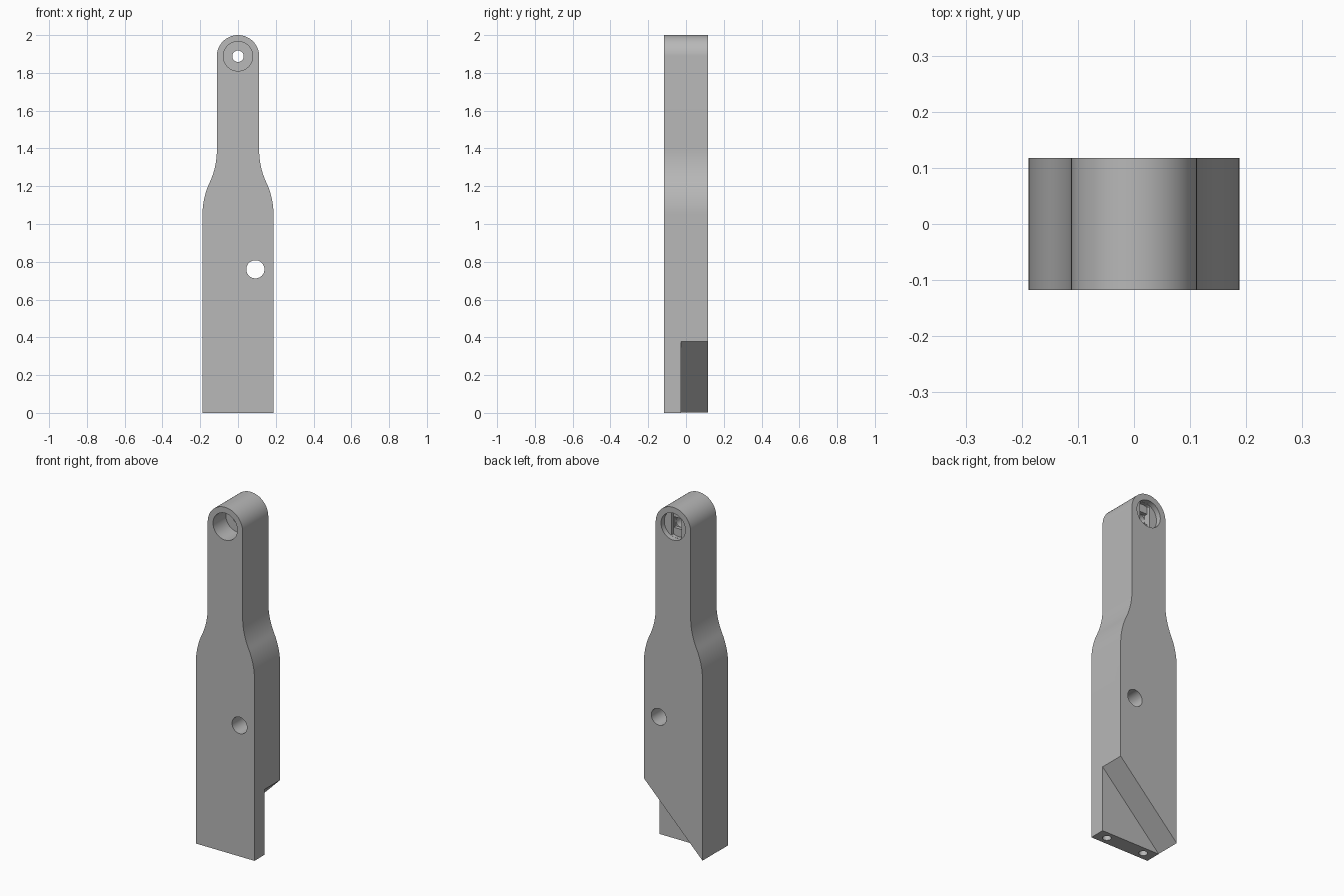
import bpy, bmesh, math
from math import sin, cos, pi

cube = bpy.data.objects.get("Cube")
if cube:
    bpy.data.objects.remove(cube, do_unlink=True)

HALF_Y = 0.1175      # half thickness of the arm
WIDE, SLIM = 0.188, 0.112
EYE_Z = 2 - SLIM     # centre of the rounded end
LOW, HIGH = 1.05, 1.39  # start and end of the shoulder curve

grey = bpy.data.materials.new("plain_grey")
grey.use_nodes = True
colour = (0.48, 0.48, 0.48, 1)
grey.diffuse_color = colour
grey.node_tree.nodes["Principled BSDF"].inputs["Base Color"].default_value = colour


def prism(name, outline, y0, y1):
    """Extrude an (x, z) outline from y0 to y1."""
    bm = bmesh.new()
    face = bm.faces.new([bm.verts.new((x, y0, z)) for x, z in outline])
    new = bmesh.ops.extrude_face_region(bm, geom=[face])["geom"]
    verts = [v for v in new if isinstance(v, bmesh.types.BMVert)]
    bmesh.ops.translate(bm, verts=verts, vec=(0, y1 - y0, 0))
    bmesh.ops.recalc_face_normals(bm, faces=bm.faces)
    mesh = bpy.data.meshes.new(name)
    bm.to_mesh(mesh)
    bm.free()
    obj = bpy.data.objects.new(name, mesh)
    bpy.context.collection.objects.link(obj)
    mesh.materials.append(grey)
    return obj


def circle(cx, cz, r, n=64):
    return [(cx + r * cos(2 * pi * i / n), cz + r * sin(2 * pi * i / n)) for i in range(n)]


def shoulder(steps=12):
    """S curve of two equal tangent arcs from the wide to the slim width."""
    dx, dz = (WIDE - SLIM) / 2, (HIGH - LOW) / 2
    r = (dx * dx + dz * dz) / (2 * dx)
    top = math.asin(dz / r)
    angles = [top * i / steps for i in range(steps + 1)]
    lower = [(WIDE - r * (1 - cos(a)), LOW + r * sin(a)) for a in angles]
    upper = [(SLIM + r * (1 - cos(a)), HIGH - r * sin(a)) for a in reversed(angles)]
    return lower + upper[1:]


# Arm body: wide base, curved shoulders, slim neck and round end
right_side = [(WIDE, 0)] + shoulder()
arc = [(SLIM * cos(pi * i / 40), EYE_Z + SLIM * sin(pi * i / 40)) for i in range(41)]
left_side = [(-x, z) for x, z in reversed(right_side)]
arm = prism("arm", right_side + arc + left_side, -HALF_Y, HALF_Y)

# Diagonal rebate across the lower back
cutters = [prism("rebate_cutter", [(-0.388, -0.2), (0.388, 0.58), (0.388, -0.2)], -0.027, 0.3)]

# Cross hole in the wide part
cutters.append(prism("cross_hole_cutter", circle(0.092, 0.76, 0.048), -0.3, 0.3))

# Eye: through hole, deep front bore, stepped rear recess
cutters.append(prism("eye_hole_cutter", circle(0, EYE_Z, 0.03), -0.3, 0.3))
cutters.append(prism("front_bore_cutter", circle(0, EYE_Z, 0.078), -0.3, 0.0))
cutters.append(prism("rear_bore_cutter", circle(0, EYE_Z, 0.078), HALF_Y - 0.03, 0.3))
slot = [(max(-0.032, min(0.032, x)), z) for x, z in circle(0, EYE_Z, 0.077)]
cutters.append(prism("rear_slot_cutter", slot, HALF_Y - 0.05, 0.31))
s = 0.031
square = [(-s, EYE_Z - s), (s, EYE_Z - s), (s, EYE_Z + s), (-s, EYE_Z + s)]
cutters.append(prism("rear_square_cutter", square, HALF_Y - 0.07, 0.32))

# Two screw holes in the bottom edge
for side in (-1, 1):
    bpy.ops.mesh.primitive_cylinder_add(vertices=32, radius=0.023, depth=0.4,
                                        location=(side * 0.122, -0.072, 0))
    hole = bpy.context.object
    hole.name = "screw_hole_cutter"
    hole.data.materials.append(grey)
    cutters.append(hole)

# Cut everything out of the arm, then discard the cutters
bpy.ops.object.select_all(action="DESELECT")
bpy.context.view_layer.objects.active = arm
arm.select_set(True)
for cutter in cutters:
    cutter.hide_render = True
    mod = arm.modifiers.new("cut", "BOOLEAN")
    mod.operation = "DIFFERENCE"
    mod.solver = "EXACT"
    mod.object = cutter
    bpy.ops.object.modifier_apply(modifier=mod.name)
    bpy.data.objects.remove(cutter, do_unlink=True)

bpy.ops.object.shade_smooth_by_angle(angle=math.radians(30))
